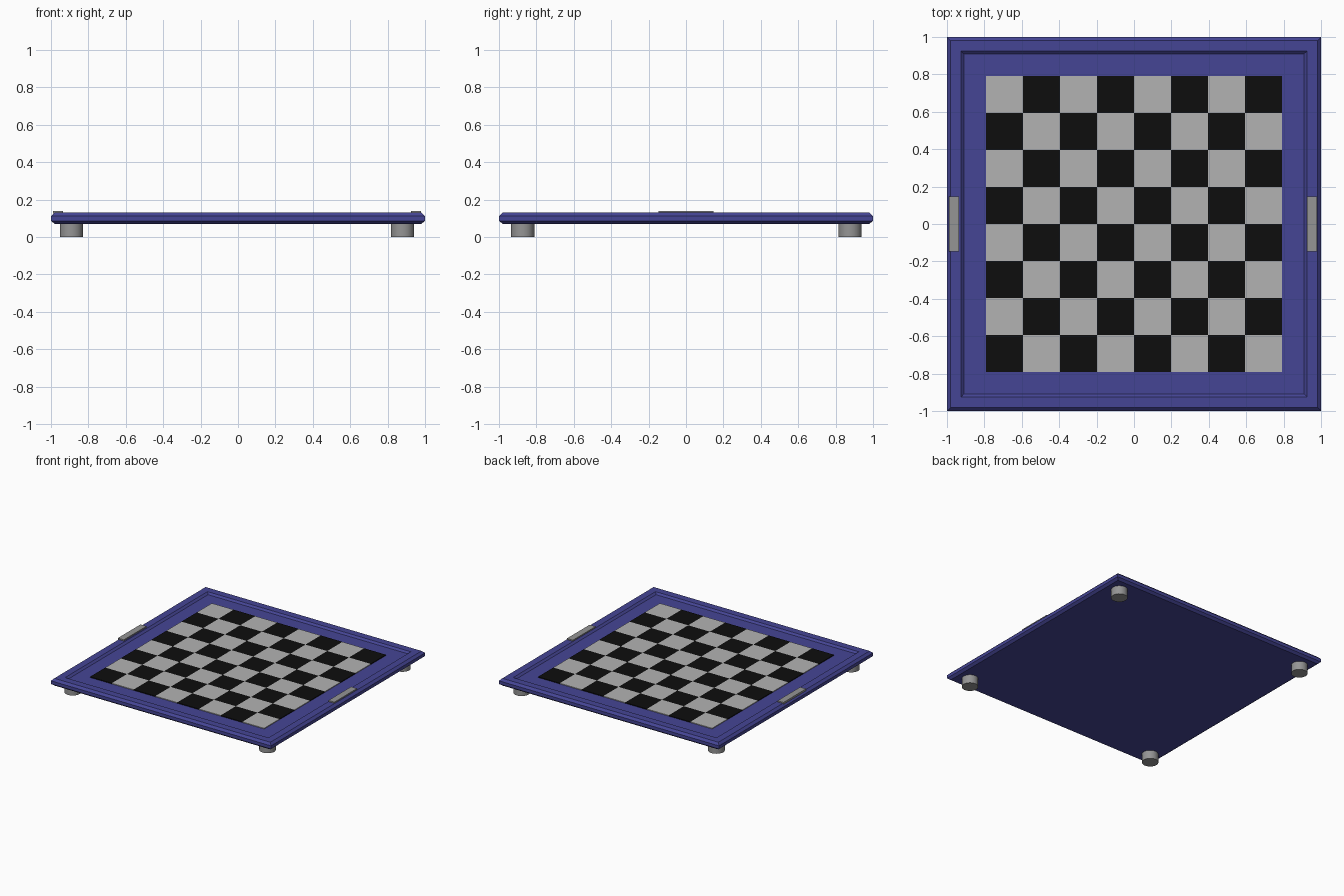
import bpy, bmesh, math

if "Cube" in bpy.data.objects:
    bpy.data.objects.remove(bpy.data.objects["Cube"])


def material(name, rgb):
    m = bpy.data.materials.new(name)
    m.diffuse_color = (*rgb, 1)
    m.use_nodes = True
    m.node_tree.nodes["Principled BSDF"].inputs["Base Color"].default_value = m.diffuse_color
    return m


BLUE = material("blue_paint", (0.06, 0.06, 0.3))
BLACK = material("black_squares", (0.004, 0.004, 0.004))
LIGHT = material("light_squares", (0.45, 0.45, 0.45))
GREY = material("grey_metal", (0.3, 0.3, 0.3))


def finish(name, bm, *mats):
    bmesh.ops.recalc_face_normals(bm, faces=bm.faces)
    me = bpy.data.meshes.new(name)
    bm.to_mesh(me)
    bm.free()
    for m in mats:
        me.materials.append(m)
    ob = bpy.data.objects.new(name, me)
    bpy.context.collection.objects.link(ob)
    return ob


def add_box(bm, x0, x1, y0, y1, z0, z1, mat=0):
    vs = bmesh.ops.create_cube(bm, size=1)["verts"]
    for v in vs:
        v.co.x = x1 if v.co.x > 0 else x0
        v.co.y = y1 if v.co.y > 0 else y0
        v.co.z = z1 if v.co.z > 0 else z0
    for f in {f for v in vs for f in v.link_faces}:
        f.material_index = mat
    return vs


# Board: square rings from the underside, round the chamfered rim, into the recess
profile = [(0.98, 0.07), (1.0, 0.086), (1.0, 0.112), (0.982, 0.13),
           (0.924, 0.13), (0.908, 0.115)]
bm = bmesh.new()
rings = [[bm.verts.new((sx * r, sy * r, z))
          for sx, sy in ((-1, -1), (1, -1), (1, 1), (-1, 1))] for r, z in profile]
for a, b in zip(rings, rings[1:]):
    for k in range(4):
        n = (k + 1) % 4
        bm.faces.new((a[k], a[n], b[n], b[k]))
bm.faces.new(rings[0][::-1])
bm.faces.new(rings[-1])
finish("board", bm, BLUE)

# Playing squares: thin tiles, dark in the near left corner
half, top = 0.791, 0.121
pitch = half / 4
bm = bmesh.new()
for i in range(8):
    for j in range(8):
        x, y = -half + i * pitch, -half + j * pitch
        add_box(bm, x, x + pitch, y, y + pitch, 0.113, top, (i + j + 1) % 2)
finish("playing_squares", bm, LIGHT, BLACK)

# Side plates on the rim
for side, x in (("left", -0.962), ("right", 0.952)):
    bm = bmesh.new()
    add_box(bm, x - 0.027, x + 0.027, -0.147, 0.147, 0.125, 0.14)
    finish(side + "_side_plate", bm, GREY)

# Round feet at the corners
for side, x in (("left", -0.891), ("right", 0.88)):
    for end, y in (("front", -0.873), ("back", 0.877)):
        bpy.ops.mesh.primitive_cylinder_add(vertices=32, radius=0.062, depth=0.075,
                                            location=(x, y, 0.0375))
        foot = bpy.context.object
        foot.name = f"{end}_{side}_foot"
        foot.data.materials.append(GREY)
        bpy.ops.object.shade_smooth_by_angle(angle=math.radians(30))
